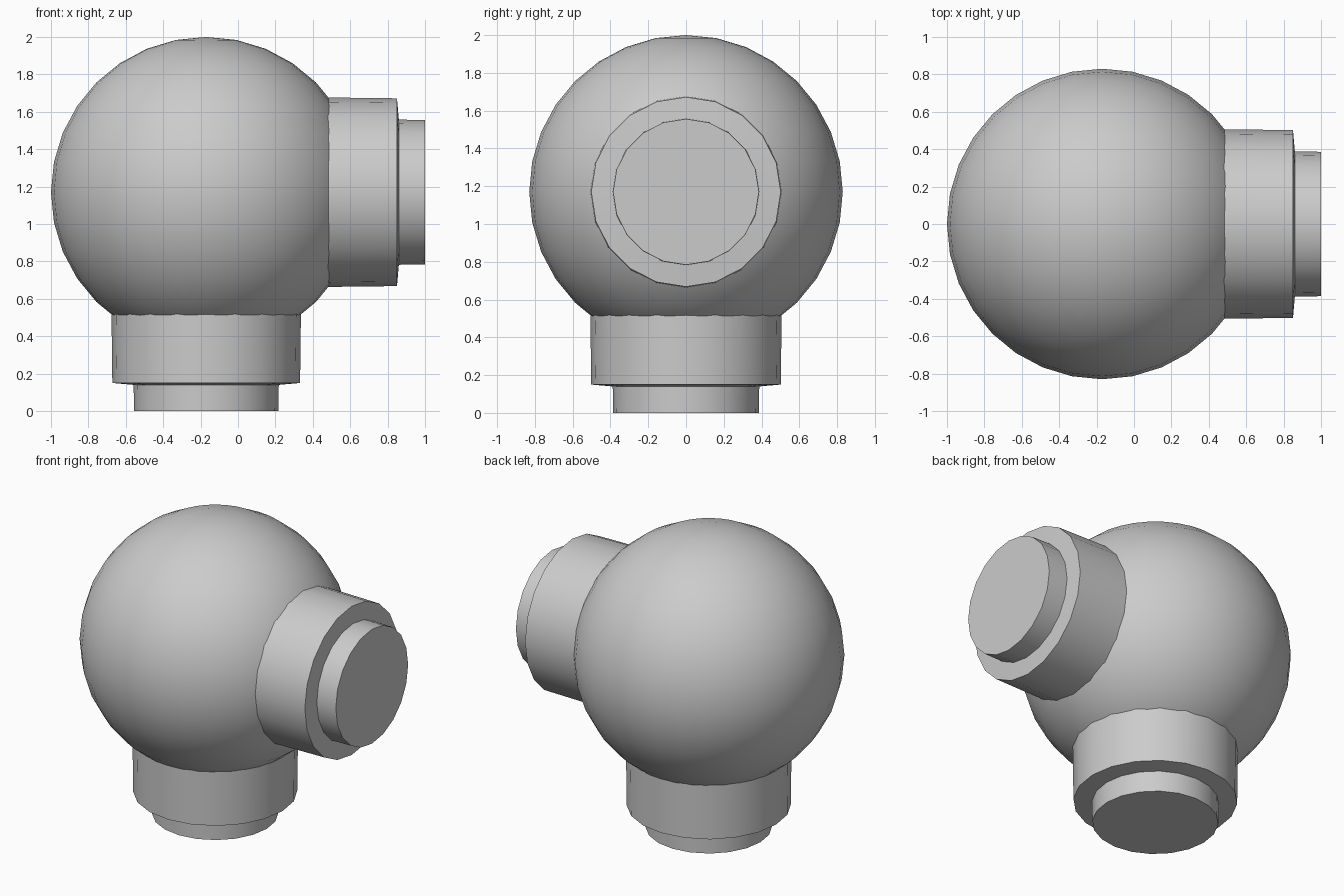
import bpy
import bmesh
import math
from mathutils import Matrix, Vector

cube = bpy.data.objects.get("Cube")
if cube:
    bpy.data.objects.remove(cube)

CENTRE = Vector((-0.17, 0, 1.17))
RADIUS = 0.83

grey = bpy.data.materials.new("plain grey")
grey.use_nodes = True
colour = (0.6, 0.6, 0.6, 1)
grey.diffuse_color = colour
grey.node_tree.nodes["Principled BSDF"].inputs["Base Color"].default_value = colour


def add_object(name, bm):
    bmesh.ops.recalc_face_normals(bm, faces=bm.faces)
    mesh = bpy.data.meshes.new(name)
    bm.to_mesh(mesh)
    bm.free()
    mesh.materials.append(grey)
    obj = bpy.data.objects.new(name, mesh)
    bpy.context.collection.objects.link(obj)
    bpy.ops.object.select_all(action="DESELECT")
    obj.select_set(True)
    bpy.context.view_layer.objects.active = obj
    bpy.ops.object.shade_smooth_by_angle(angle=math.radians(30))
    return obj


def add_fitting(name, profile, rotation, sides=20):
    """Turn a (radius, distance) profile about z, cap both ends, aim it outward."""
    bm = bmesh.new()
    rings = []
    for radius, dist in profile:
        angles = [math.tau * i / sides for i in range(sides)]
        rings.append([bm.verts.new((radius * math.cos(a), radius * math.sin(a), dist))
                      for a in angles])
    for low, high in zip(rings, rings[1:]):
        for i in range(sides):
            j = (i + 1) % sides
            bm.faces.new((low[i], low[j], high[j], high[i]))
    bm.faces.new(rings[0])
    bm.faces.new(rings[-1])
    bm.transform(Matrix.Translation(CENTRE) @ rotation)
    return add_object(name, bm)


# Round body
bm = bmesh.new()
bmesh.ops.create_uvsphere(bm, u_segments=32, v_segments=16, radius=RADIUS,
                          matrix=Matrix.Translation(CENTRE))
add_object("round_body", bm)

# Stepped collars: wide sleeve, shallow shoulder, narrow plug
profile = [(0.507, 0.6), (0.502, 1.02), (0.388, 1.03), (0.386, 1.17)]
add_fitting("side_collar", profile, Matrix.Rotation(math.pi / 2, 4, "Y"))
add_fitting("bottom_collar", profile, Matrix.Rotation(math.pi, 4, "Y"))
